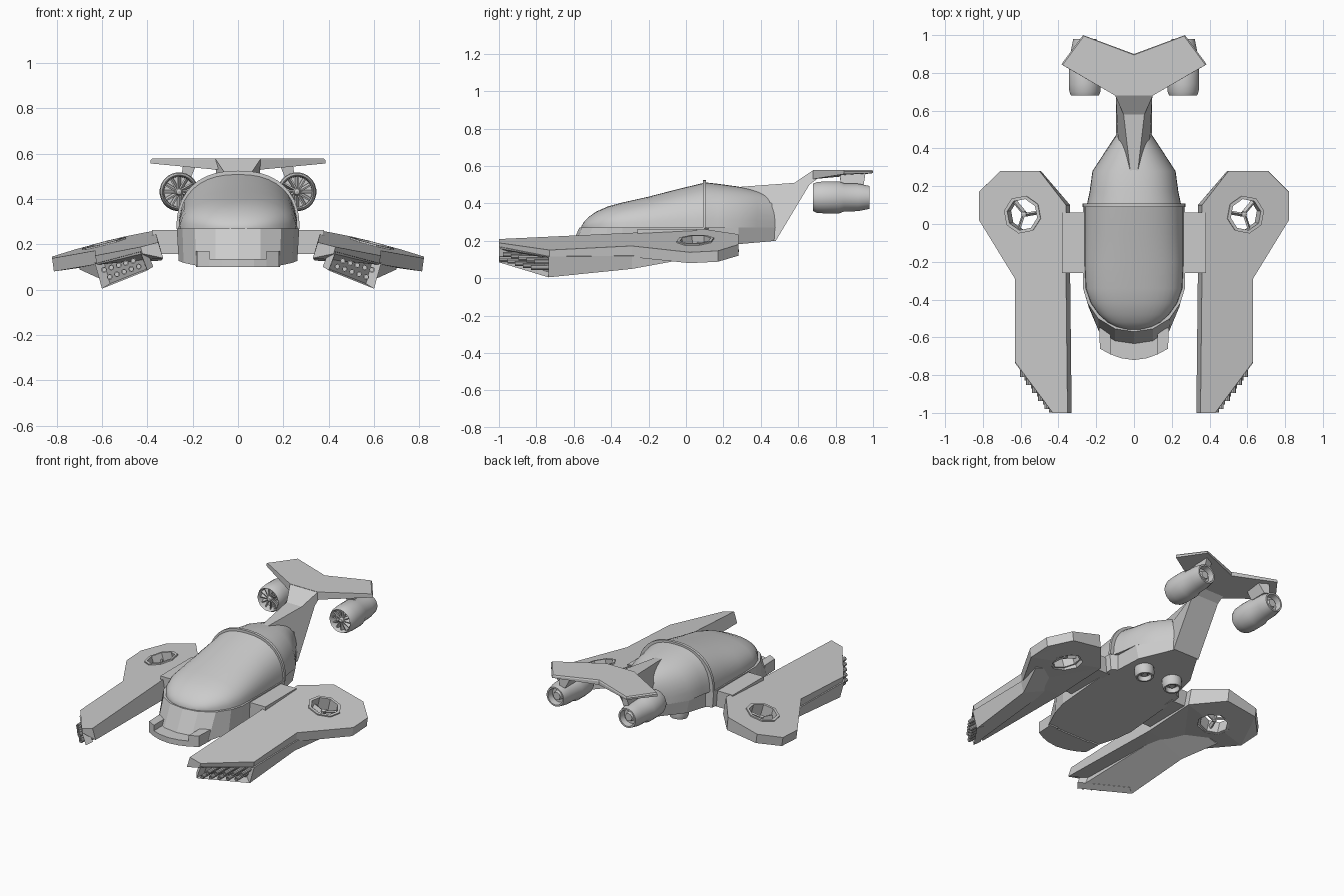
import bpy, bmesh, math
from mathutils import Matrix, Vector

if "Cube" in bpy.data.objects:
    bpy.data.objects.remove(bpy.data.objects["Cube"])


def finish(name, bm, mirror=False, smooth=False):
    bmesh.ops.remove_doubles(bm, verts=bm.verts, dist=1e-5)
    bmesh.ops.recalc_face_normals(bm, faces=bm.faces)
    me = bpy.data.meshes.new(name)
    bm.to_mesh(me)
    bm.free()
    ob = bpy.data.objects.new(name, me)
    bpy.context.collection.objects.link(ob)
    if smooth:
        bpy.ops.object.select_all(action='DESELECT')
        ob.select_set(True)
        bpy.context.view_layer.objects.active = ob
        bpy.ops.object.shade_smooth_by_angle(angle=math.radians(35))
    if mirror:
        ob.modifiers.new("mirror", 'MIRROR').use_mirror_merge = False
    return ob


def add_loft(bm, rings, cap=True):
    """Skin closed rings of equal length; returns the end caps."""
    vs = [[bm.verts.new(p) for p in r] for r in rings]
    n = len(vs[0])
    for a, b in zip(vs, vs[1:]):
        for i in range(n):
            bm.faces.new((a[i], a[(i + 1) % n], b[(i + 1) % n], b[i]))
    return [bm.faces.new(vs[0]), bm.faces.new(vs[-1])] if cap else []


def loft(name, rings, **kw):
    bm = bmesh.new()
    add_loft(bm, rings)
    return finish(name, bm, **kw)


def both(half):
    """Complete a right-hand outline with its left-hand copy."""
    return half + [(-p[0], *p[1:]) for p in reversed(half) if p[0] > 0]


def add_lathe(bm, prof, m, n=20):
    rings = [[m @ Vector((max(r, 1e-4) * math.cos(t), max(r, 1e-4) * math.sin(t), h))
              for t in (2 * math.pi * (i + .5) / n for i in range(n))] for r, h in prof]
    add_loft(bm, rings)


def add_box(bm, size, m):
    bmesh.ops.create_cube(bm, size=1, matrix=m @ Matrix.Diagonal((*size, 1)))


def arch(name, stations, base=.268, n=20):
    """Rounded shell from (y, half width, height) stations."""
    rings = []
    for y, w, h in stations:
        ring = []
        for i in range(n + 1):
            t = math.pi * i / n
            c, s = math.cos(t), max(math.sin(t), 0)
            ring.append((w * math.copysign(abs(c) ** .85, c), y, base + h * s ** .85))
        rings.append(ring)
    return loft(name, rings, smooth=True)


# Lower hull: outline at canopy level and sloping flat belly
top = [(0, -.57), (.1, -.555), (.19, -.5), (.245, -.42), (.27, -.34), (.27, .1),
       (.225, .12), (.22, .28), (.09, .48)]
low = [(0, -.65), (.1, -.635), (.185, -.57), (.24, -.44), (.262, -.34), (.262, .1),
       (.225, .12), (.2, .28), (.085, .48)]
loft("lower_hull", [both([(x, y, .27) for x, y in top]),
                    both([(x, y, .2 + .0885 * (y - .48)) for x, y in low])])

# Nose lip: low centre ledge with raised sides
ledge = both([(0, -.72), (.07, -.71), (.125, -.69), (.125, -.56)])
loft("nose_ledge", [[(x, y, z) for x, y in ledge] for z in (.1, .136)])
side = [(.125, -.69), (.18, -.66), (.185, -.55), (.125, -.55)]
loft("nose_lip_side", [[(x, y, z) for x, y in side] for z in (.1, .172)], mirror=True)

# Canopy, collar and rear body
arch("canopy", [(-.558, .035, .012), (-.545, .09, .035), (-.52, .14, .06), (-.48, .185, .088),
                (-.42, .228, .115), (-.34, .256, .137), (-.2, .262, .168), (-.05, .262, .207),
                (.1, .262, .243)])
arch("canopy_collar", [(.09, .272, .257), (.108, .272, .257)])
arch("rear_body", [(.1, .25, .245), (.17, .235, .237), (.28, .22, .222), (.38, .155, .2),
                   (.485, .085, .17)])

# Tail strut: side profile (y, z, half width)
strut = [(.46, .2, .085), (.48, .2, .095), (.66, .5, .095), (.72, .545, .1), (.68, .578, .1),
         (.58, .51, .055), (.28, .488, .02), (.46, .4, .085)]
loft("tail_strut", [[(s * w, y, z) for y, z, w in strut] for s in (1, -1)])

# Tail wing, thicker towards its centre
tail = [(0, .68, .53), (.1, .68, .53), (.385, .845, .557), (.27, 1.0, .562), (0, .9, .55)]
t_top = [(0, .68), (.1, .68), (.378, .842), (.265, .995), (0, .895)]
bm = bmesh.new()
add_loft(bm, [[(x, y, .58) for x, y in t_top],
              [(x, y, .572) for x, y, z in tail], tail])
finish("tail_wing", bm, mirror=True)

# Tail engines: shell, intake fan and exhaust cone along +y
m = Matrix.Translation((.26, .68, .432)) @ Matrix.Rotation(-math.pi / 2, 4, 'X')
bm = bmesh.new()
add_lathe(bm, [(0, .05), (.066, .05), (.068, .01), (.074, 0), (.083, .02), (.086, .06),
               (.086, .14), (.076, .165), (.074, .24), (.062, .3), (.052, .3), (.048, .26),
               (.03, .26), (.024, .285), (0, .285)], m, 24)
finish("tail_engine", bm, mirror=True, smooth=True)
bm = bmesh.new()
add_lathe(bm, [(0, 0), (.012, .005), (.02, .03), (.02, .05)], m, 12)
for i in range(12):
    add_box(bm, (.052, .007, .025), m @ Matrix.Rotation(i * math.pi / 6, 4, 'Z')
            @ Matrix.Translation((.043, 0, .03)) @ Matrix.Rotation(.4, 4, 'X'))
finish("intake_fan", bm, mirror=True)
loft("engine_pylon", [[(.21, .83, .49), (.25, .83, .5), (.25, .95, .5), (.21, .95, .49)],
                      [(.18, .82, .56), (.24, .82, .565), (.24, .96, .565), (.18, .93, .56)]],
     mirror=True)

# Belly thrusters, square to the sloping belly
m = Matrix.Translation((.107, .22, .185)) @ Matrix.Rotation(math.pi + .0885, 4, 'X')
bm = bmesh.new()
add_lathe(bm, [(.058, 0), (.06, .045), (.052, .07), (.042, .07), (.038, .04), (.022, .04),
               (.018, .055), (0, .055)], m)
finish("belly_thruster", bm, mirror=True, smooth=True)

# Wing joint to the hull
bm = bmesh.new()
add_box(bm, (.14, .32, .105), Matrix.Translation((.31, -.1, .21)))
finish("wing_joint", bm, mirror=True)


def wing_z(x, y):
    return .265 - .26 * (x - .35) + .05 * (y - .1)


# Wing slab: planform (x, y, thickness) on a tilted plane, with a fan opening
plan = [(.352, -1, .07), (.43, -1, .03), (.63, -.73, .04), (.63, -.29, .06), (.82, .02, .058),
        (.82, .17, .058), (.71, .28, .06), (.5, .28, .085), (.36, .1, .115), (.36, -.27, .115)]
bm = bmesh.new()
caps = add_loft(bm, [[(x, y, wing_z(x, y)) for x, y, t in plan],
                     [(x - (.022 if x < .4 else .008), y, wing_z(x, y) - t) for x, y, t in plan]])
bmesh.ops.triangulate(bm, faces=caps[1:])
wing = finish("wing", bm)
fan_m = (Matrix.Translation((.59, .05, wing_z(.59, .05)))
         @ Vector((.26, -.05, 1)).to_track_quat('Z', 'Y').to_matrix().to_4x4())
bm = bmesh.new()
add_lathe(bm, [(.098, -.3), (.098, .2)], fan_m, 8)
cutter = finish("fan_hole_cutter", bm)
cutter.hide_render = True
cutter.hide_viewport = True
cut = wing.modifiers.new("fan_hole", 'BOOLEAN')
cut.object, cut.solver = cutter, 'EXACT'
wing.modifiers.new("mirror", 'MIRROR').use_mirror_merge = False

# Lift fan: octagonal rim, hub and three blades
bm = bmesh.new()
prof = [(.102, .008), (.084, .008), (.084, -.075), (.102, -.075)]
rings = [[fan_m @ Vector((r * math.cos(t), r * math.sin(t), h))
          for t in (math.pi * (i + .5) / 4 for i in range(8))] for r, h in prof + prof[:1]]
add_loft(bm, rings, cap=False)
finish("lift_fan_rim", bm, mirror=True)
bm = bmesh.new()
add_lathe(bm, [(0, -.02), (.014, -.024), (.014, -.055), (0, -.06)], fan_m, 10)
for i in range(3):
    add_box(bm, (.08, .01, .025), fan_m @ Matrix.Rotation(math.pi / 2 + i * math.tau / 3, 4, 'Z')
            @ Matrix.Translation((.045, .004, -.04)) @ Matrix.Rotation(.5, 4, 'X'))
finish("lift_fan_blades", bm, mirror=True)

# Gun pod under the wing with a recessed slanted front
front = [(.4, -1, .085), (.6, -.735, .005), (.631, -.735, .115), (.431, -1, .168)]
bm = bmesh.new()
caps = add_loft(bm, [front,
                     [(.43, -.29, .13), (.612, -.29, .05), (.63, -.29, .12), (.43, -.29, .16)],
                     [(.48, -.07, .15), (.7, -.07, .09), (.7, -.07, .11), (.48, -.07, .17)]])
bmesh.ops.recalc_face_normals(bm, faces=bm.faces)
bmesh.ops.inset_individual(bm, faces=caps[:1], thickness=.012, depth=-.045)
finish("gun_pod", bm, mirror=True)

# Gun barrels: two staggered rows pointing forward
a, b, c, d = map(Vector, front)
bm = bmesh.new()
for row, v in enumerate((.33, .67)):
    for i in range(5):
        u = .14 + .16 * i + .07 * row
        p = a.lerp(b, u).lerp(d.lerp(c, u), v)
        add_lathe(bm, [(.013, -.08), (.013, .035), (.008, .035), (.008, .015), (0, .015)],
                  Matrix.Translation(p) @ Matrix.Rotation(math.pi / 2, 4, 'X'), 10)
finish("gun_barrels", bm, mirror=True, smooth=True)
